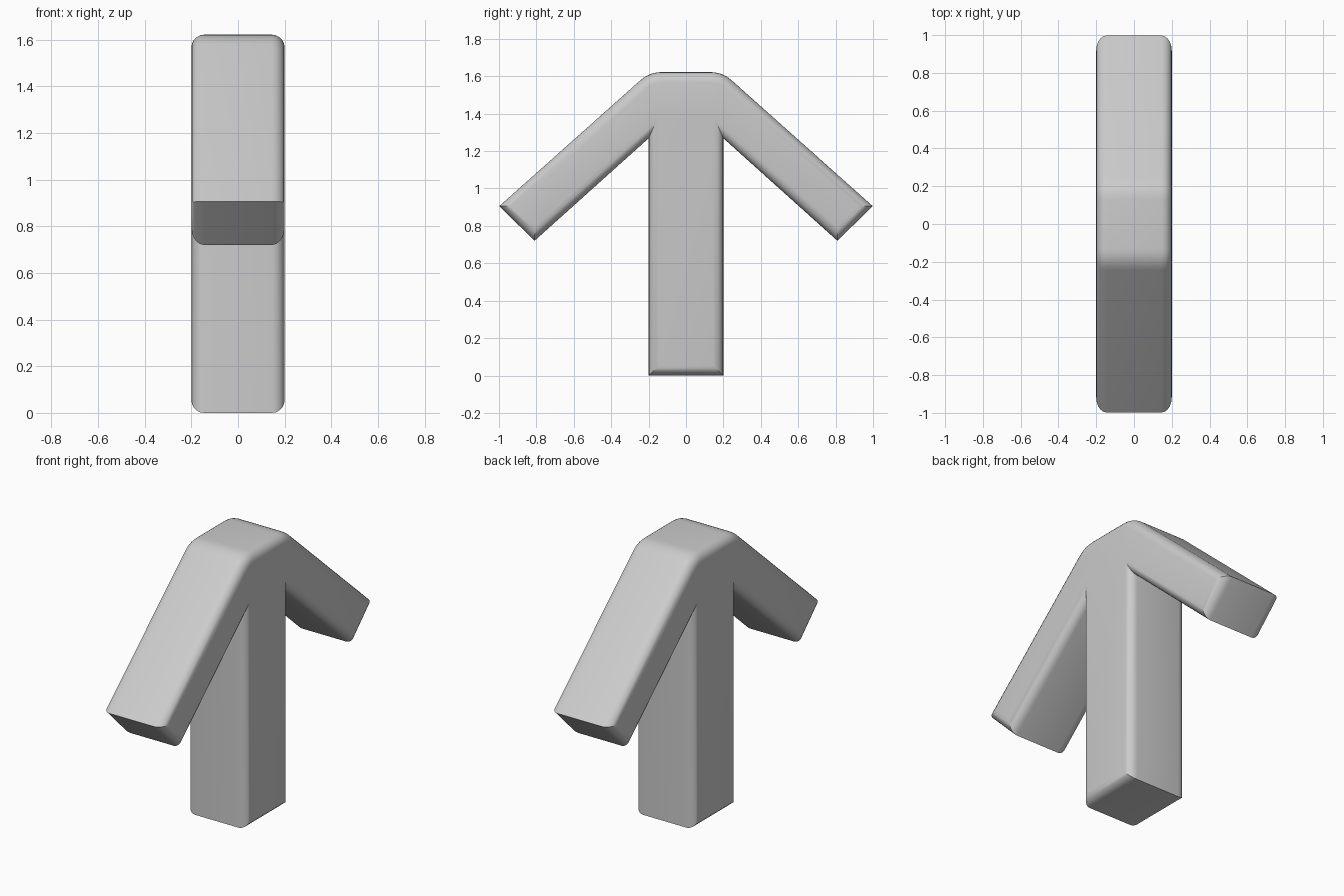
import bpy, bmesh
from mathutils import Vector

if "Cube" in bpy.data.objects:
    bpy.data.objects.remove(bpy.data.objects["Cube"])

HALF_WIDTH = 0.2
ROUND = 0.055


def rounded_corner(before, corner, after, reach, steps):
    # curve from one side of a corner to the other
    c = Vector(corner)
    a = c + (Vector(before) - c).normalized() * reach
    b = c + (Vector(after) - c).normalized() * reach
    pts = []
    for i in range(steps + 1):
        t = i / steps
        pts.append(tuple(a * (1 - t) ** 2 + c * 2 * t * (1 - t) + b * t * t))
    return pts


# right half of the side outline (y, z), from foot to crown
half = [(0.2, 0.0), (0.2, 1.268), (0.81, 0.72), (0.998, 0.906)]
half += rounded_corner((0.998, 0.906), (0.195, 1.622), (0, 1.622), 0.065, 6)
outline = half + [(-y, z) for y, z in reversed(half)]

# post and both sloping arms as one extruded outline
bm = bmesh.new()
face = bm.faces.new([bm.verts.new((-HALF_WIDTH, y, z)) for y, z in outline])
ext = bmesh.ops.extrude_face_region(bm, geom=[face], use_keep_orig=True)
moved = [g for g in ext["geom"] if isinstance(g, bmesh.types.BMVert)]
bmesh.ops.translate(bm, verts=moved, vec=(2 * HALF_WIDTH, 0, 0))
bmesh.ops.recalc_face_normals(bm, faces=bm.faces[:])

# round the outline edges on both flat sides
rims = [e for e in bm.edges if abs(e.verts[0].co.x - e.verts[1].co.x) < 1e-5]
bmesh.ops.bevel(bm, geom=rims, offset=ROUND, offset_type='OFFSET', segments=5,
                profile=0.5, affect='EDGES', clamp_overlap=True)
bmesh.ops.recalc_face_normals(bm, faces=bm.faces[:])

mesh = bpy.data.meshes.new("arrow_post")
bm.to_mesh(mesh)
bm.free()
arrow = bpy.data.objects.new("arrow_post", mesh)
bpy.context.collection.objects.link(arrow)
bpy.context.view_layer.objects.active = arrow
arrow.select_set(True)
bpy.ops.object.shade_smooth_by_angle()
